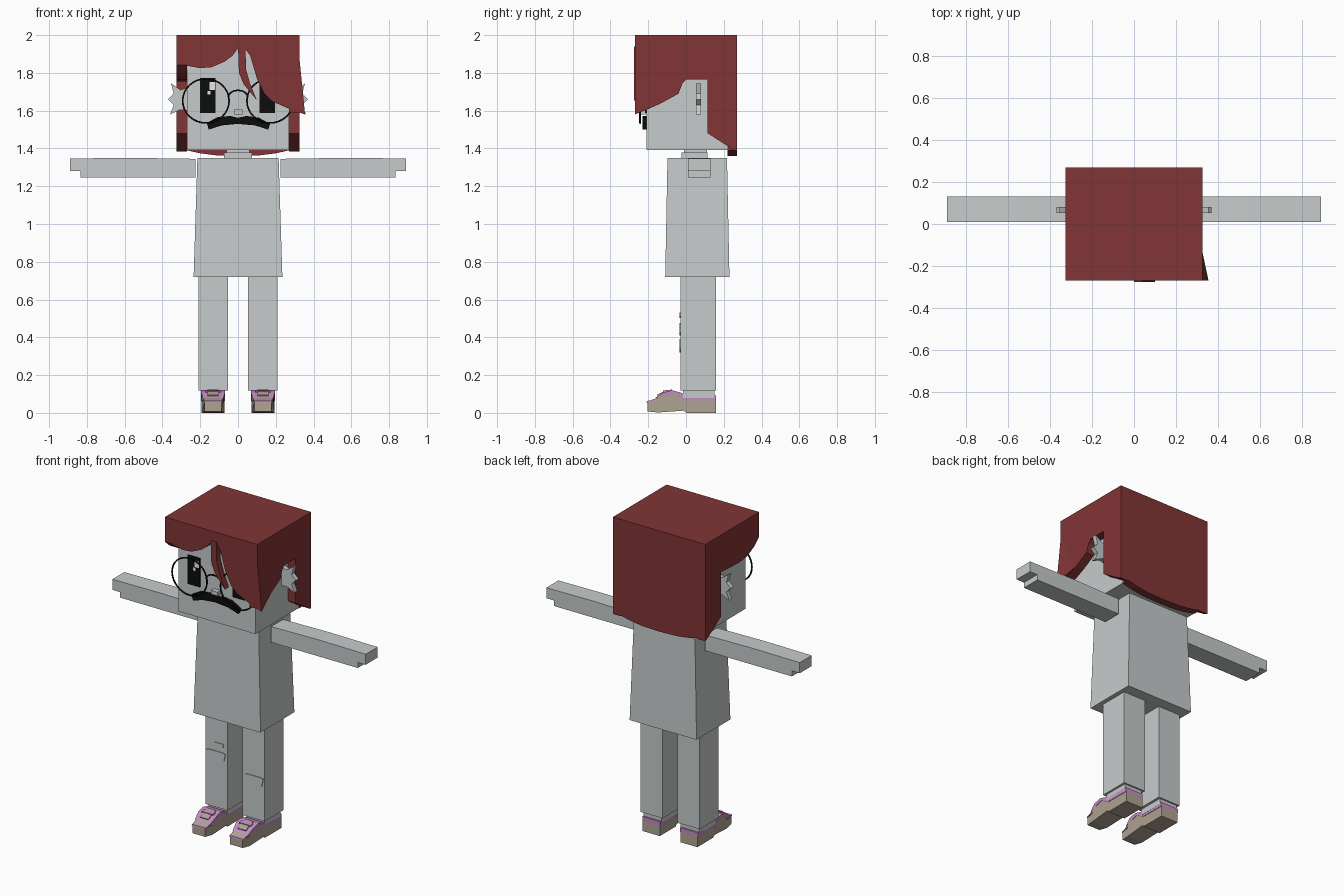
import bpy, bmesh, math
from mathutils import Vector

cube = bpy.data.objects.get("Cube")
if cube:
    bpy.data.objects.remove(cube, do_unlink=True)


def material(name, r, g, b):
    m = bpy.data.materials.new(name)
    m.use_nodes = True
    m.diffuse_color = (r, g, b, 1)
    bsdf = m.node_tree.nodes["Principled BSDF"]
    bsdf.inputs["Base Color"].default_value = (r, g, b, 1)
    bsdf.inputs["Roughness"].default_value = 0.9
    return m


GREY = material("pale grey", 0.57, 0.6, 0.6)
RED = material("dark red", 0.22, 0.035, 0.035)
BLACK = material("black", 0.004, 0.004, 0.004)
WHITE = material("white", 0.85, 0.85, 0.85)
PINK = material("orchid pink", 0.56, 0.26, 0.56)
BEIGE = material("beige", 0.43, 0.37, 0.29)


def finish(name, bm, mat):
    bmesh.ops.recalc_face_normals(bm, faces=bm.faces)
    me = bpy.data.meshes.new(name)
    bm.to_mesh(me)
    bm.free()
    me.materials.append(mat)
    ob = bpy.data.objects.new(name, me)
    bpy.context.collection.objects.link(ob)
    return ob


def prism(name, pts, axis, lo, hi, mat):
    """Extrude an outline: axis 'y' takes (x, z) points, axis 'x' takes (y, z)."""
    def place(p, d):
        return (p[0], d, p[1]) if axis == "y" else (d, p[0], p[1])
    bm = bmesh.new()
    a = [bm.verts.new(place(p, lo)) for p in pts]
    b = [bm.verts.new(place(p, hi)) for p in pts]
    bm.faces.new(a)
    bm.faces.new(b[::-1])
    for i in range(len(pts)):
        j = (i + 1) % len(pts)
        bm.faces.new((a[i], b[i], b[j], a[j]))
    return finish(name, bm, mat)


def box(name, x, y, z, mat):
    return prism(name, [(x[0], z[0]), (x[1], z[0]), (x[1], z[1]), (x[0], z[1])],
                 "y", y[0], y[1], mat)


def hull(name, pts, mat):
    bm = bmesh.new()
    for p in pts:
        bm.verts.new(p)
    bmesh.ops.convex_hull(bm, input=bm.verts)
    bmesh.ops.dissolve_limit(bm, angle_limit=0.02, verts=bm.verts, edges=bm.edges)
    return finish(name, bm, mat)


def wire(name, pts, radius, mat, cyclic=False):
    cu = bpy.data.curves.new(name, "CURVE")
    cu.dimensions = "3D"
    cu.bevel_depth = radius
    cu.bevel_resolution = 1
    sp = cu.splines.new("POLY")
    sp.points.add(len(pts) - 1)
    for q, p in zip(sp.points, pts):
        q.co = (*p, 1)
    sp.use_cyclic_u = cyclic
    cu.materials.append(mat)
    ob = bpy.data.objects.new(name, cu)
    bpy.context.collection.objects.link(ob)


# Head, neck and torso
box("head", (-.27, .27), (-.21, .22), (1.393, 1.94), GREY)
box("neck", (-.06, .06), (-.01, .11), (1.34, 1.4), GREY)
box("collar", (-.075, .075), (-.025, .115), (1.34, 1.378), GREY)
hull("torso", [(sx * w, y, z) for sx in (-1, 1)
               for w, z, ys in ((.215, 1.35, (-.098, .217)), (.235, .72, (-.11, .23)))
               for y in ys], GREY)

# Hair cap, back, fringe and loose strand
box("hair_top", (-.325, .325), (-.27, .27), (1.93, 2), RED)
bottom = [(.27 * t, 1.36 + .03 * abs(t) ** 2.5)
          for t in (-1, -.75, -.45, 0, .45, .75, 1)]
prism("hair_back", [(-.27, 1.93)] + bottom + [(.27, 1.93)], "y", .22, .27, RED)
prism("hair_fringe",
      [(-.27, 1.95), (-.27, 1.838), (-.2, 1.825), (-.14, 1.83), (-.07, 1.86),
       (-.03, 1.89), (0, 1.93), (.04, 1.925), (.065, 1.89), (.1, 1.77),
       (.14, 1.69), (.18, 1.65), (.27, 1.61), (.27, 1.95)],
      "y", -.27, -.215, RED)
prism("hair_strand",
      [(0, 1.94), (.005, 1.8), (.03, 1.74), (.1, 1.655), (.065, 1.74),
       (.042, 1.82), (.04, 1.94)], "y", -.275, -.235, RED)

# Hair sides: shared rear outline, different front sweep
rear = [(-.27, 1.95), (.27, 1.95), (.27, 1.385), (.24, 1.4), (.115, 1.48), (.115, 1.765)]
prism("hair_side_left", rear + [(0, 1.765), (-.018, 1.745), (-.04, 1.69),
                                (-.13, 1.64), (-.22, 1.6), (-.27, 1.59)],
      "x", .27, .325, RED)
prism("hair_side_right", rear + [(-.06, 1.755), (-.15, 1.765), (-.22, 1.8), (-.27, 1.843)],
      "x", -.325, -.27, RED)
hull("hair_flare", [(.325, -.27, 1.88), (.325, -.27, 1.59), (.355, -.27, 1.58),
                    (.325, -.13, 1.64)], RED)

# Face: nose, moustache and eyes
box("nose", (-.022, .025), (-.24, -.21), (1.58, 1.605), GREY)
prism("moustache",
      [(-.165, 1.535), (-.11, 1.565), (-.04, 1.572), (0, 1.562), (.045, 1.572), (.11, 1.563),
       (.17, 1.53), (.16, 1.5), (.09, 1.522), (0, 1.53), (-.085, 1.522), (-.155, 1.5)],
      "y", -.23, -.21, BLACK)
for side, cx in (("right", -.16), ("left", .155)):
    box("eye_" + side, (cx - .042, cx + .042), (-.216, -.21), (1.588, 1.772), BLACK)
    box("eye_glint_" + side, (cx + .008, cx + .038), (-.219, -.215), (1.71, 1.752), WHITE)
    box("small_glint_" + side, (cx - .002, cx + .015), (-.219, -.215), (1.685, 1.705), WHITE)

# Round glasses
for side, s in (("right", -1), ("left", 1)):
    ring = [(s * .17 + .123 * math.cos(a), -.243, 1.652 + .117 * math.sin(a))
            for a in (i * math.tau / 32 for i in range(32))]
    wire("glasses_rim_" + side, ring, .005, BLACK, True)
wire("glasses_bridge", [(.052 * math.cos(a), -.243, 1.67 + .038 * math.sin(a))
                        for a in (i * math.pi / 8 for i in range(9))], .005, BLACK)

# Limbs and ears, one set per side
ear = [(.27, 1.72), (.305, 1.71), (.355, 1.745), (.34, 1.69), (.37, 1.66),
       (.34, 1.63), (.36, 1.58), (.305, 1.605), (.27, 1.6)]
arm = [(.225, 1.245), (.835, 1.245), (.835, 1.28), (.89, 1.28), (.89, 1.347), (.55, 1.35),
       (.225, 1.345)]
sole = [(-.205, .008), (-.15, .002), (-.01, .012), (0, 0), (.16, 0), (.16, .065),
        (0, .068), (-.06, .1), (-.13, .088), (-.205, .06)]
upper = [(-.165, .078), (-.06, .1), (0, .066), (.16, .064), (.16, .092), (.01, .092),
         (-.03, .108), (-.075, .12), (-.12, .108)]


def taper_toe(ob, cx):
    for v in ob.data.vertices:
        if v.co.y < -.12:
            v.co.x = cx + (v.co.x - cx) * (1 - 3 * (-.12 - v.co.y))


for side, s in (("right", -1), ("left", 1)):
    def mirror(pts):
        return [(s * x, z) for x, z in pts]

    def span(a, b):
        return tuple(sorted((s * a, s * b)))

    prism("ear_" + side, mirror(ear), "y", .052, .08, GREY)
    prism("arm_" + side, mirror(arm), "y", .01, .13, GREY)
    box("leg_" + side, span(.052, .208), (-.03, .16), (.118, .73), GREY)
    box("ankle_" + side, span(.068, .195), (-.015, .15), (.08, .12), GREY)
    cx = s * .132
    taper_toe(prism("shoe_sole_" + side, sole, "x", cx - .06, cx + .06, BEIGE), cx)
    taper_toe(prism("shoe_upper_" + side, upper, "x", cx - .063, cx + .063, PINK), cx)
    # Tongue lies on the slope, a strap crosses it
    prism("shoe_tongue_" + side, [(-.15, .09), (-.115, .107), (-.075, .118), (-.075, .124),
                                  (-.118, .114), (-.153, .096)],
          "x", cx - .03, cx + .03, BEIGE)
    prism("shoe_strap_" + side, [(-.12, .108), (-.095, .114), (-.097, .122), (-.122, .117)],
          "x", cx - .04, cx + .04, PINK)
    taper_toe(prism("shoe_welt_" + side, [(-.209, .056), (-.15, .058), (-.15, .066), (-.207, .064)],
                    "x", cx - .064, cx + .064, PINK), cx)

# Torn knee patches
def patch(name, x, z, w, h):
    shape = [(-1, .8), (-.6, 1), (.6, 1), (1, .9), (.85, -.5), (.3, -.9), (-.3, -1), (-.8, -.6)]
    prism(name, [(x + w * a, z + h * b) for a, b in shape], "y", -.035, -.029, GREY)


patch("knee_patch_right", -.132, .443, .067, .033)
patch("small_patch_right", -.11, .517, .032, .014)
patch("knee_patch_left", .129, .355, .072, .035)
